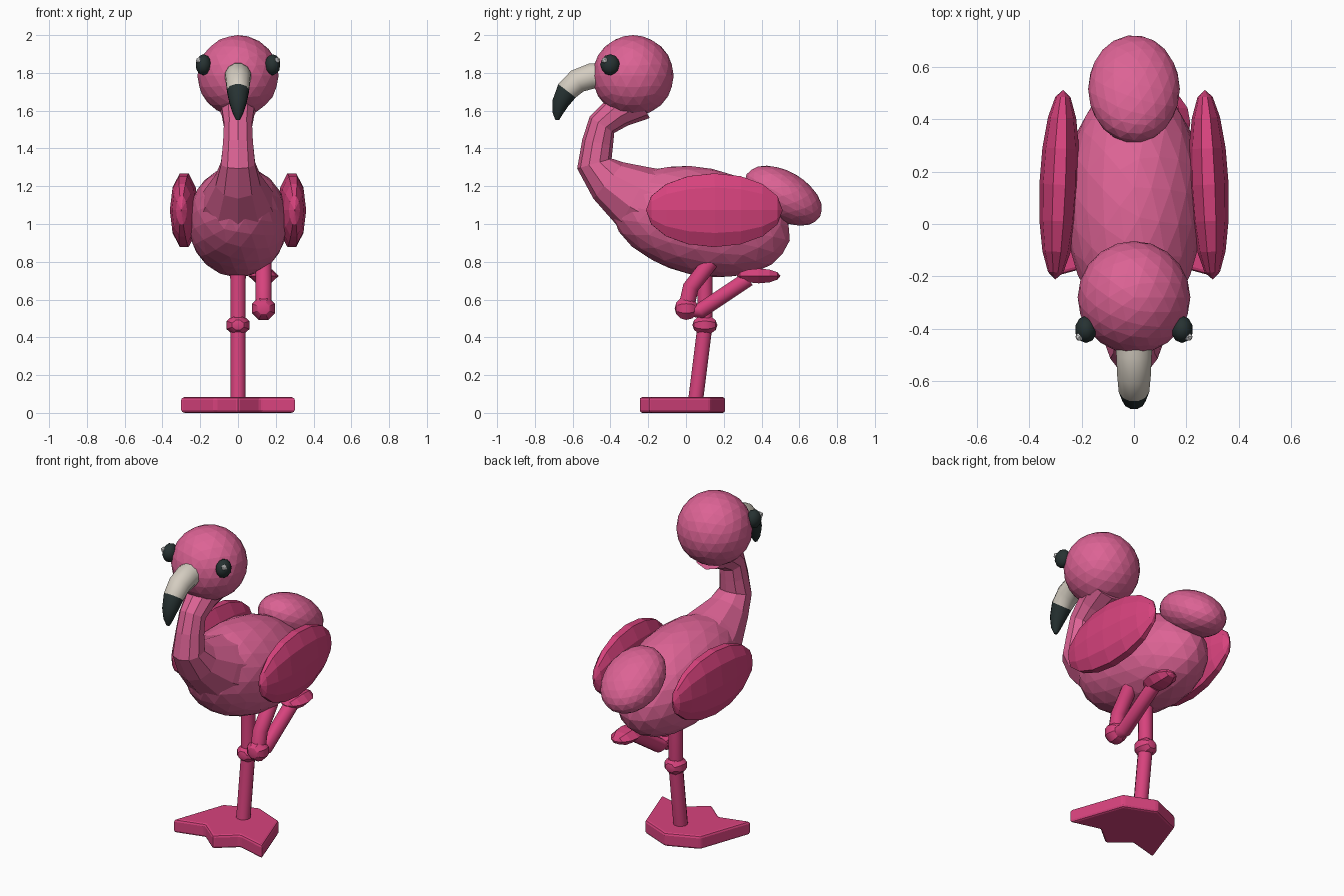
import bpy, bmesh, math
from mathutils import Vector, Matrix

if "Cube" in bpy.data.objects:
    bpy.data.objects.remove(bpy.data.objects["Cube"])


def material(name, rgb):
    m = bpy.data.materials.new(name)
    m.diffuse_color = (*rgb, 1)
    m.use_nodes = True
    m.node_tree.nodes["Principled BSDF"].inputs["Base Color"].default_value = m.diffuse_color
    return m


PINK = material("soft pink", (0.72, 0.125, 0.30))
DEEP = material("deep pink", (0.68, 0.055, 0.205))
CREAM = material("cream", (0.66, 0.61, 0.53))
BLACK = material("charcoal", (0.02, 0.032, 0.032))
WHITE = material("white", (0.85, 0.85, 0.85))


def finish(name, bm, mats, smooth=None):
    bmesh.ops.recalc_face_normals(bm, faces=bm.faces)
    me = bpy.data.meshes.new(name)
    bm.to_mesh(me)
    bm.free()
    ob = bpy.data.objects.new(name, me)
    bpy.context.collection.objects.link(ob)
    for m in mats:
        me.materials.append(m)
    if smooth:
        bpy.ops.object.select_all(action='DESELECT')
        ob.select_set(True)
        bpy.context.view_layer.objects.active = ob
        bpy.ops.object.shade_smooth_by_angle(angle=math.radians(smooth))
    return ob


def ball(name, loc, radii, mat, tilt=0, yaw=0, ico=3, segs=None, smooth=None):
    """Ellipsoid: icosphere, or a low-poly sphere with its poles along y."""
    bm = bmesh.new()
    if segs:
        bmesh.ops.create_uvsphere(bm, u_segments=segs[0], v_segments=segs[1], radius=1)
        bm.transform(Matrix.Rotation(math.radians(90), 4, 'X')
                     @ Matrix.Rotation(math.pi / segs[0], 4, 'Z'))
    else:
        bmesh.ops.create_icosphere(bm, subdivisions=ico, radius=1)
    bm.transform(Matrix.Translation(loc)
                 @ Matrix.Rotation(math.radians(yaw), 4, 'Z')
                 @ Matrix.Rotation(math.radians(tilt), 4, 'X')
                 @ Matrix.Diagonal((*radii, 1)))
    return finish(name, bm, [mat], smooth)


def tube(name, x, path, mats, sides=10, split=None, smooth=None):
    """Sweep along (y, z, radius) points; rings from index split use the second colour."""
    bm = bmesh.new()
    rings = []
    for i, (y, z, r) in enumerate(path):
        a, b = path[max(i - 1, 0)], path[min(i + 1, len(path) - 1)]
        t = Vector((0, b[0] - a[0], b[1] - a[1])).normalized()
        n = Vector((0, -t.z, t.y))
        angles = [2 * math.pi * (k + 0.5) / sides for k in range(sides)]
        rings.append([bm.verts.new(Vector((x, y, z)) + n * r * math.sin(q)
                                   + Vector((r * math.cos(q), 0, 0))) for q in angles])
    for i in range(len(rings) - 1):
        for k in range(sides):
            j = (k + 1) % sides
            f = bm.faces.new((rings[i][k], rings[i][j], rings[i + 1][j], rings[i + 1][k]))
            f.material_index = int(split is not None and i >= split)
    bm.faces.new(rings[0])
    bm.faces.new(rings[-1]).material_index = int(split is not None)
    return finish(name, bm, mats, smooth)


# Body, tail, neck and head
ball("body", (0, 0.08, 1.013), (0.265, 0.48, 0.285), PINK, tilt=-12)
ball("tail", (0, 0.515, 1.15), (0.175, 0.225, 0.13), PINK, tilt=-30)
tube("neck", 0, [(-0.10, 1.06, 0.23), (-0.27, 1.14, 0.18), (-0.41, 1.23, 0.125),
                 (-0.485, 1.32, 0.095), (-0.468, 1.43, 0.083), (-0.445, 1.525, 0.078),
                 (-0.36, 1.595, 0.09), (-0.25, 1.66, 0.115)], [PINK], sides=10)
ball("head", (0, -0.28, 1.785), (0.215, 0.215, 0.215), PINK)

# Hooked beak with a dark tip
tube("beak", 0, [(-0.42, 1.785, 0.072), (-0.50, 1.783, 0.07), (-0.575, 1.757, 0.066),
                 (-0.630, 1.705, 0.06), (-0.665, 1.640, 0.046), (-0.680, 1.585, 0.028),
                 (-0.682, 1.550, 0.010)], [CREAM, BLACK], sides=12, split=3, smooth=40)

# Paired eyes, eye glints and wings
for side, s in (("left", -1), ("right", 1)):
    ball(side + "_eye", (s * 0.183, -0.402, 1.843), (0.042, 0.052, 0.056), BLACK,
         ico=2, smooth=40)
    ball(side + "_eye_glint", (s * 0.207, -0.430, 1.866), (0.018, 0.018, 0.018), WHITE, ico=1)
    ball(side + "_wing", (s * 0.285, 0.15, 1.073), (0.076, 0.362, 0.205), DEEP,
         yaw=s * 2.4, segs=(10, 8))

# Standing leg with its knee
tube("standing_leg", 0, [(0.10, 0.80, 0.043), (0.10, 0.46, 0.041), (0.05, 0.06, 0.041)],
     [DEEP], sides=12, smooth=40)
ball("standing_knee", (0, 0.10, 0.465), (0.066, 0.066, 0.056), DEEP, segs=(8, 6), smooth=30)

# Folded leg with its knee and small foot
LEG_X = 0.135
tube("folded_thigh", LEG_X, [(0.13, 0.80, 0.044), (0.085, 0.74, 0.044), (0.025, 0.665, 0.044),
                             (0.0, 0.55, 0.044)], [DEEP], sides=12, smooth=40)
tube("folded_shin", LEG_X, [(0.0, 0.55, 0.042), (0.075, 0.54, 0.042), (0.33, 0.71, 0.042)],
     [DEEP], sides=12, smooth=40)
ball("folded_knee", (LEG_X, 0.002, 0.553), (0.066, 0.062, 0.066), DEEP, segs=(8, 6), smooth=30)
ball("folded_foot", (LEG_X, 0.385, 0.725), (0.08, 0.115, 0.045), DEEP, segs=(6, 6))

# Webbed standing foot: half outline mirrored, extruded and softly bevelled
half = [(0.19, 0.13), (0.305, -0.20), (0.12, -0.15)]
outline = [(0, 0.21)] + half + [(0, -0.25)] + [(-x, y) for x, y in reversed(half)]
bm = bmesh.new()
base = bm.faces.new([bm.verts.new((x, y, 0.005)) for x, y in outline])
top = bmesh.ops.extrude_face_region(bm, geom=[base])["geom"]
bmesh.ops.translate(bm, vec=(0, 0, 0.08), verts=[v for v in top if isinstance(v, bmesh.types.BMVert)])
foot = finish("standing_foot", bm, [DEEP])
foot.data.transform(Matrix.Translation((0, 0, -0.005)) @ Matrix.Diagonal((1, 1, 1.04, 1)))
bevel = foot.modifiers.new("soft edges", 'BEVEL')
bevel.width = 0.014
bevel.segments = 2
